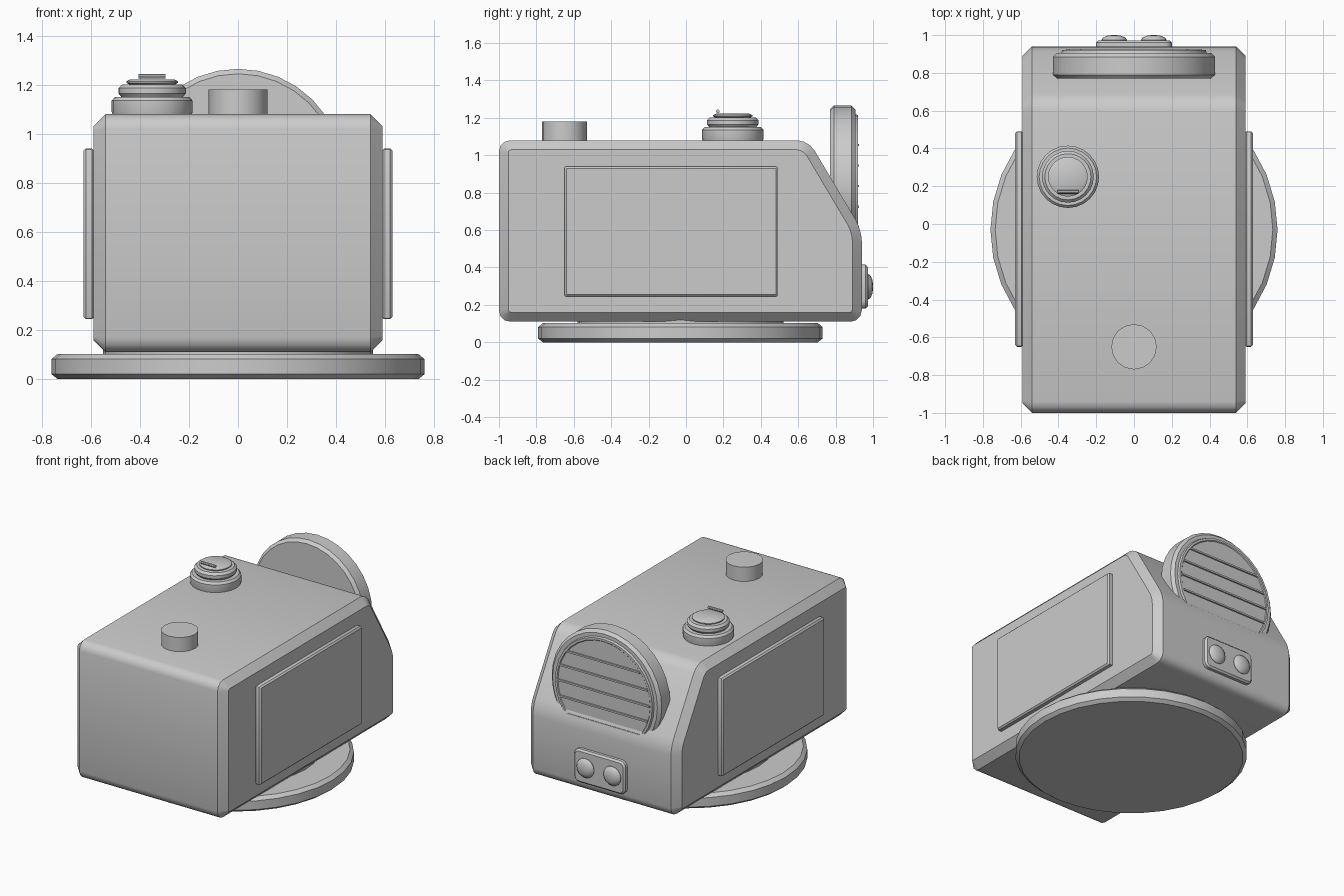
import bpy, bmesh, math
from mathutils import Matrix, Vector

if "Cube" in bpy.data.objects:
    bpy.data.objects.remove(bpy.data.objects["Cube"])


def finish(name, bm):
    bmesh.ops.recalc_face_normals(bm, faces=bm.faces[:])
    me = bpy.data.meshes.new(name)
    bm.to_mesh(me)
    bm.free()
    ob = bpy.data.objects.new(name, me)
    bpy.context.collection.objects.link(ob)
    bpy.ops.object.select_all(action='DESELECT')
    ob.select_set(True)
    bpy.context.view_layer.objects.active = ob
    bpy.ops.object.shade_smooth_by_angle(angle=math.radians(35))
    return ob


def lathe(name, profile, loc, axis='Z', sides=32):
    """Closed solid of revolution from (radius, height) points."""
    bm = bmesh.new()
    rings = []
    for r, h in profile:
        rings.append([bm.verts.new((r * math.cos(2 * math.pi * i / sides),
                                    r * math.sin(2 * math.pi * i / sides), h))
                      for i in range(sides)])
    for a, b in zip(rings, rings[1:]):
        for i in range(sides):
            j = (i + 1) % sides
            bm.faces.new((a[i], a[j], b[j], b[i]))
    bm.faces.new(rings[0])
    bm.faces.new(rings[-1])
    if axis == 'Y':
        bm.transform(Matrix.Rotation(math.radians(-90), 4, 'X'))
    elif axis == 'X':
        bm.transform(Matrix.Rotation(math.radians(90), 4, 'Y'))
    bm.transform(Matrix.Translation(loc))
    return finish(name, bm)


def slab(name, pts, axis, lo, hi, corner, rim, seg=3):
    """Extrude a 2D outline along x or y, round its corners, then bevel its rims."""
    k = 'XY'.index(axis)
    place = (lambda t, p: (t, p[0], p[1])) if k == 0 else (lambda t, p: (p[0], t, p[1]))
    bm = bmesh.new()
    face = bm.faces.new([bm.verts.new(place(lo, p)) for p in pts])
    new = bmesh.ops.extrude_face_region(bm, geom=[face])['geom']
    step = Vector((0, 0, 0))
    step[k] = hi - lo
    bmesh.ops.translate(bm, vec=step, verts=[v for v in new if isinstance(v, bmesh.types.BMVert)])
    bmesh.ops.recalc_face_normals(bm, faces=bm.faces[:])

    def along(e):
        return abs(e.verts[0].co[k] - e.verts[1].co[k]) > 1e-5
    if corner:
        bmesh.ops.bevel(bm, geom=[e for e in bm.edges if along(e)], offset=corner,
                        segments=seg, profile=0.5, affect='EDGES')
    if rim:
        bmesh.ops.bevel(bm, geom=[e for e in bm.edges if not along(e)], offset=rim,
                        segments=1, affect='EDGES', clamp_overlap=False)
    return finish(name, bm)


def rect(a0, a1, b0, b1):
    return [(a0, b0), (a1, b0), (a1, b1), (a0, b1)]


# Main housing with sloped back
slab("housing", [(-1, .11), (.94, .11), (.94, .60), (.655, 1.08), (-1, 1.08)],
     'X', -.59, .59, .06, .05)

# Round base with short neck
lathe("base", [(.735, 0), (.76, .02), (.76, .082), (.735, .103), (.55, .103), (.55, .13)],
      (0, -.03, 0))

# Side panels
for side, s in (("left", -1), ("right", 1)):
    lo, hi = sorted((s * .585, s * .63))
    slab(side + "_panel", rect(-.65, .49, .245, .94), 'X', lo, hi, .01, .01, 2)

# Front top button
lathe("top_button", [(.12, 1.0), (.12, 1.18)], (0, -.65, 0), sides=16)

# Stepped dial and its pointer bar
lathe("dial", [(.155, 1.06), (.165, 1.09), (.165, 1.135), (.152, 1.15), (.125, 1.15),
               (.137, 1.165), (.137, 1.187), (.122, 1.202), (.095, 1.202),
               (.105, 1.208), (.105, 1.214), (.09, 1.222)], (-.35, .25, 0), sides=24)
lathe("dial_pointer", [(.01, -.055), (.01, .055)], (-.35, .17, 1.235), 'X', 8)

# Rear drum with raised grille face
lathe("drum", [(.41, .77), (.43, .79), (.43, .885), (.41, .905), (.385, .905),
               (.38, .92), (.365, .92), (.36, .915)], (0, 0, .835), 'Y')
for i in range(-2, 3):
    z = .835 + i * .11
    w = math.sqrt(.36 ** 2 - (i * .11) ** 2)
    slab("grille_bar", rect(-w, w, z - .006, z + .006), 'Y', .90, .926, 0, 0)

# Rear plate with two domed knobs
slab("rear_plate", rect(-.2, .2, .18, .415), 'Y', .92, .972, .04, .012)
for x in (-.105, .105):
    lathe("rear_knob", [(.068, .95), (.068, .975), (.058, .988), (.035, .997), (.012, 1.0)],
          (x, 0, .297), 'Y', 16)
